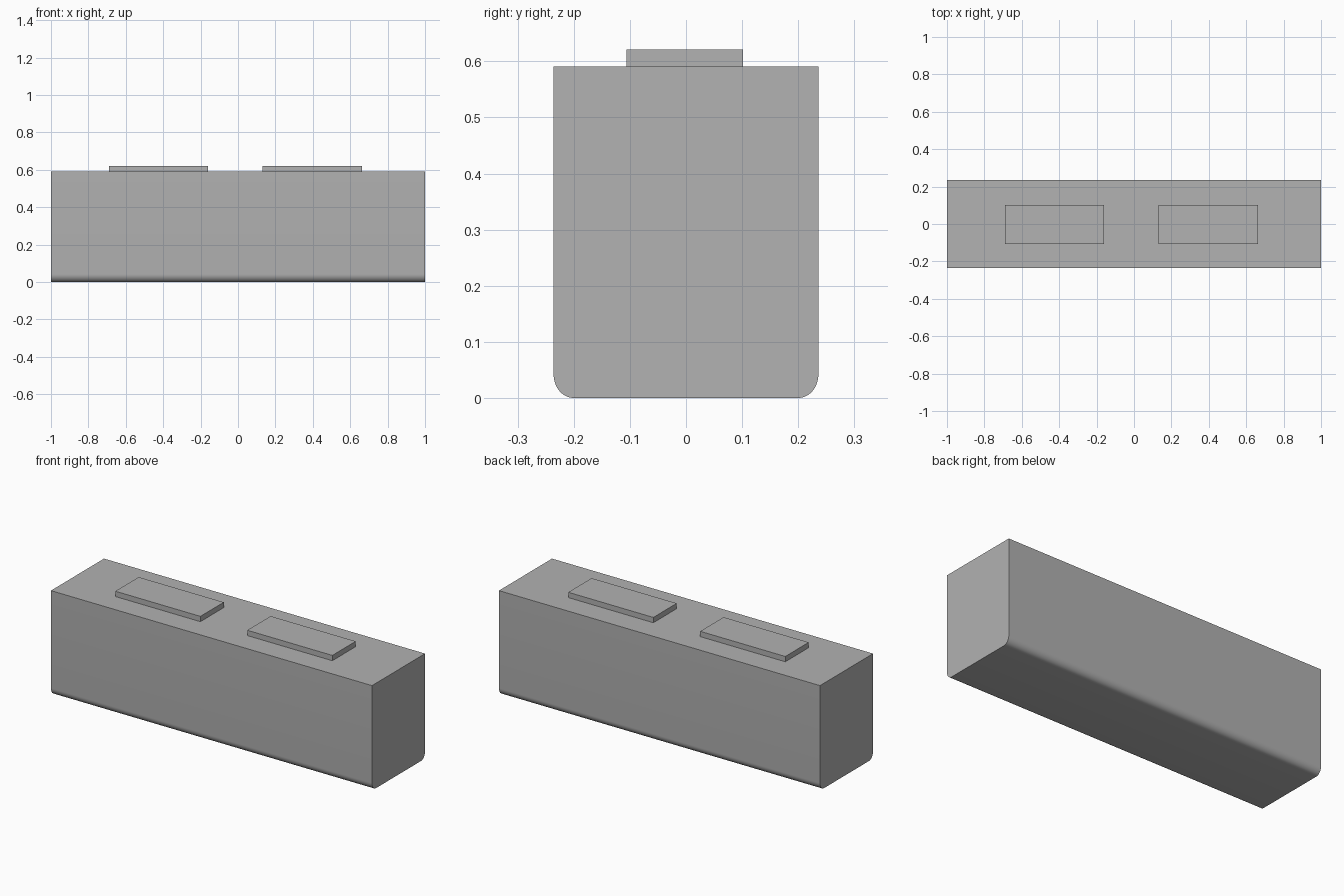
import bpy, bmesh, math

if "Cube" in bpy.data.objects:
    bpy.data.objects.remove(bpy.data.objects["Cube"])

grey = bpy.data.materials.new("plain grey")
grey.diffuse_color = (0.445, 0.445, 0.445, 1)
grey.use_nodes = True
grey.node_tree.nodes["Principled BSDF"].inputs["Base Color"].default_value = grey.diffuse_color


def extrude_profile(name, points, x0, x1):
    """Solid made by sweeping a closed (y, z) outline along x."""
    bm = bmesh.new()
    face = bm.faces.new([bm.verts.new((x0, y, z)) for y, z in points])
    ext = bmesh.ops.extrude_face_region(bm, geom=[face])
    verts = [v for v in ext["geom"] if isinstance(v, bmesh.types.BMVert)]
    bmesh.ops.translate(bm, verts=verts, vec=(x1 - x0, 0, 0))
    bmesh.ops.recalc_face_normals(bm, faces=bm.faces)
    mesh = bpy.data.meshes.new(name)
    bm.to_mesh(mesh)
    bm.free()
    mesh.materials.append(grey)
    obj = bpy.data.objects.new(name, mesh)
    bpy.context.collection.objects.link(obj)
    return obj


# Long body with rounded lower edges
W, TOP, RY, RZ, STEPS = 0.236, 0.591, 0.036, 0.042, 10
arc = [(W - RY + RY * math.sin(a), RZ - RZ * math.cos(a))
       for a in (math.pi / 2 * i / STEPS for i in range(STEPS + 1))]
outline = arc + [(W, TOP), (-W, TOP)] + [(-y, z) for y, z in reversed(arc)]
body = extrude_profile("body", outline, -1, 1)
bpy.context.view_layer.objects.active = body
body.select_set(True)
bpy.ops.object.shade_smooth_by_angle(angle=math.radians(30))

# Two raised plates on the top
plate = [(-0.106, TOP), (0.102, TOP), (0.102, 0.621), (-0.106, 0.621)]
for name, x0 in (("left_top_plate", -0.69), ("right_top_plate", 0.132)):
    extrude_profile(name, plate, x0, x0 + 0.53)
